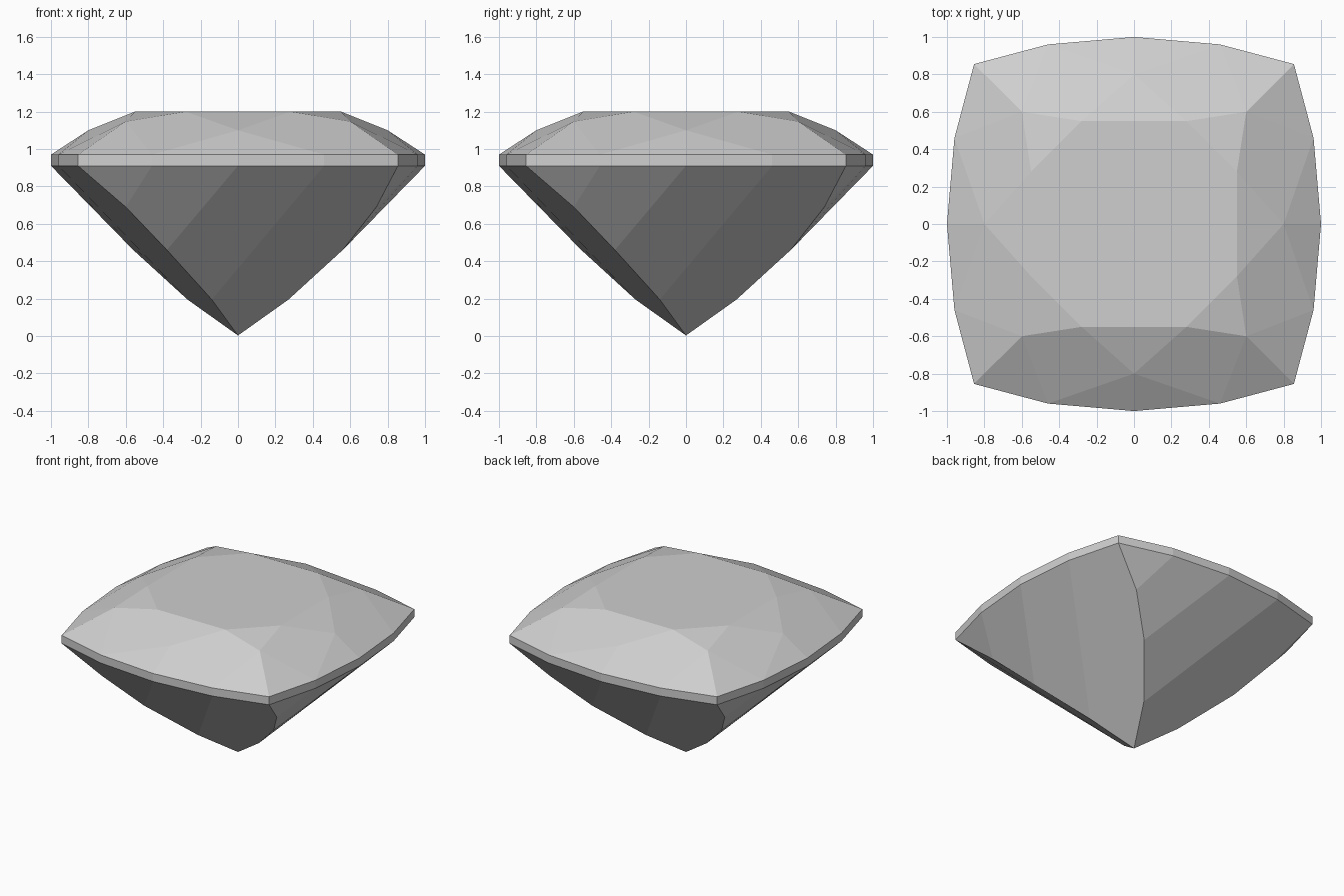
import bpy
import bmesh
from mathutils import Matrix, Vector

default_cube = bpy.data.objects.get("Cube")
if default_cube:
    bpy.data.objects.remove(default_cube, do_unlink=True)

# Heights of the gem's levels
GIRDLE_LOW, GIRDLE_HIGH, TABLE = 0.91, 0.97, 1.2


def quarter_turn(point):
    return Vector((-point[1], point[0], point[2]))


def mirror_x(point):
    return Vector((-point[0], point[1], point[2]))


# Girdle outline along the front side, from the right corner to the left corner
outline = [(-0.855, -0.855), (-0.46, -0.96), (0, -1), (0.46, -0.96), (0.855, -0.855)]
low = [Vector((x, y, GIRDLE_LOW)) for x, y in outline]
high = [Vector((x, y, GIRDLE_HIGH)) for x, y in outline]

# Pavilion: twisted corner ridge running down to the culet
culet = Vector((0, 0, 0.003))
ridge = [Vector(p) for p in ((-0.6, -0.74, 0.69), (-0.38, -0.56, 0.46), (-0.14, -0.27, 0.195))]
next_ridge = [quarter_turn(p) for p in ridge]
pavilion = [
    (low[0], low[1], ridge[0]),
    (low[1], low[2], ridge[1], ridge[0]),
    (low[2], low[3], ridge[2], ridge[1]),
    (low[3], low[4], *next_ridge, culet, ridge[2]),
]

# Girdle: thin upright band
girdle = [(low[i], low[i + 1], high[i + 1], high[i]) for i in range(4)]

# Crown: star, main and girdle facets around the table
table_right = Vector((0.28, -0.55, TABLE))
table_left = mirror_x(table_right)
star_tip = Vector((0, -0.8, 1.1))
corner_tip = Vector((0.6, -0.6, 1.147))
half_crown = [
    (star_tip, high[2], high[3]),
    (table_right, star_tip, high[3], corner_tip),
    (corner_tip, high[3], high[4]),
]
crown = half_crown + [tuple(mirror_x(p) for p in facet) for facet in half_crown]
crown.append((table_left, star_tip, table_right))
crown.append((table_right, corner_tip, quarter_turn(table_left)))

# Turn the front quarter into all four sides
bm = bmesh.new()
table_points = []
for turn in range(4):
    spin = Matrix.Rotation(turn * 1.5707963, 3, "Z")
    for facet in pavilion + girdle + crown:
        bm.faces.new([bm.verts.new(spin @ p) for p in facet])
    table_points += [spin @ table_left, spin @ table_right]

# Flat table on top
bm.faces.new([bm.verts.new(p) for p in table_points])
bmesh.ops.remove_doubles(bm, verts=bm.verts, dist=0.001)
bmesh.ops.recalc_face_normals(bm, faces=bm.faces)

mesh = bpy.data.meshes.new("cushion_cut_gem")
bm.to_mesh(mesh)
bm.free()
gem = bpy.data.objects.new("cushion_cut_gem", mesh)
bpy.context.collection.objects.link(gem)

# Single light grey colour
grey = bpy.data.materials.new("light_grey")
grey.use_nodes = True
colour = (0.62, 0.62, 0.62, 1)
grey.diffuse_color = colour
grey.node_tree.nodes["Principled BSDF"].inputs["Base Color"].default_value = colour
mesh.materials.append(grey)
